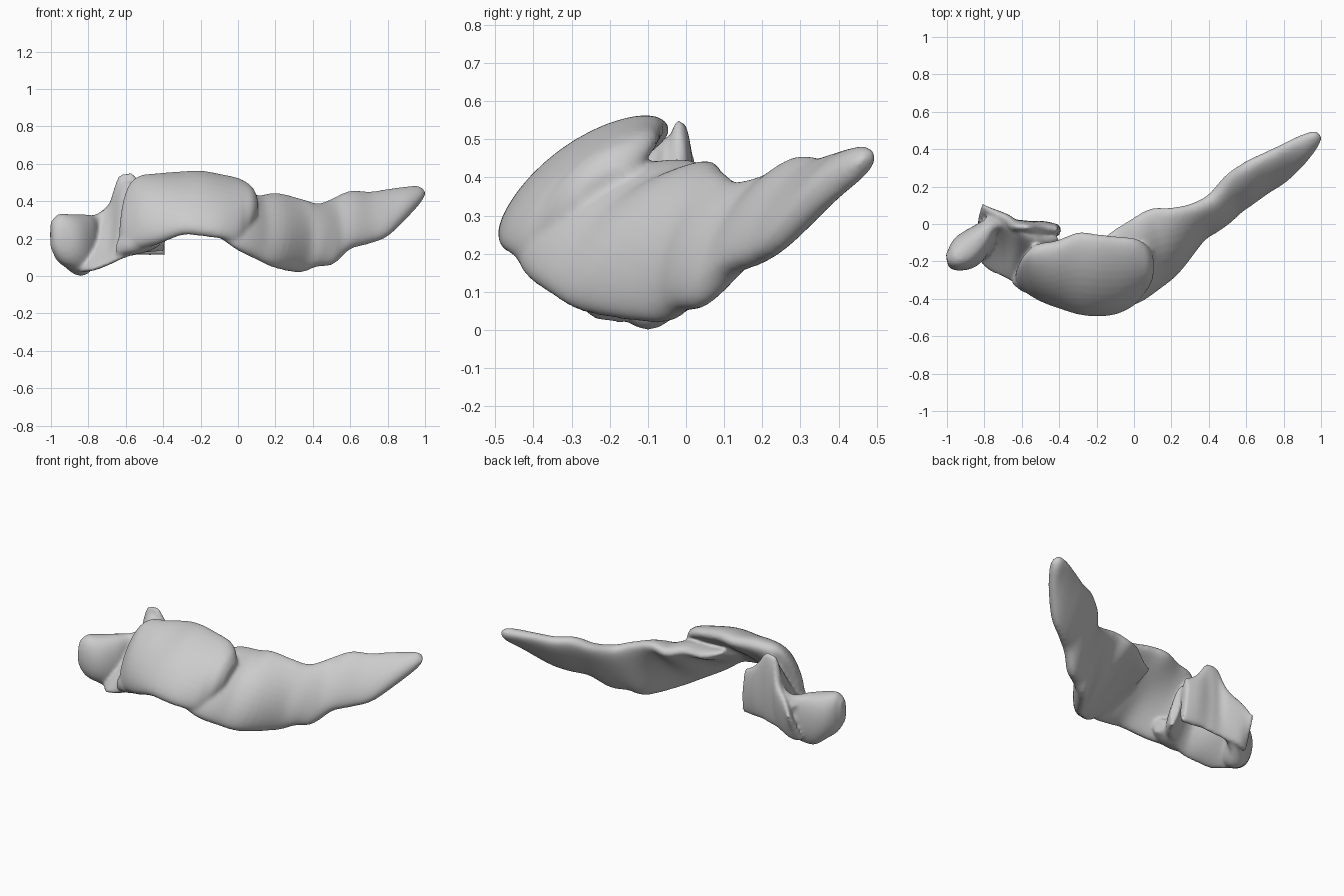
import bpy, bmesh, math
from mathutils import Vector


def catmull(p, t):
    # smooth interpolation of rows of numbers
    i = min(int(t), len(p) - 2)
    f = t - i
    a, b, c, d = p[max(i - 1, 0)], p[i], p[i + 1], p[min(i + 2, len(p) - 1)]
    return [0.5 * (2 * q + (r - o) * f + (2 * o - 5 * q + 4 * r - s) * f * f
                   + (3 * q - o - 3 * r + s) * f ** 3) for o, q, r, s in zip(a, b, c, d)]


def slab(name, rows, sides=32, steps=5):
    # row: x, y, z of lower edge, x, y, z of upper edge, forward bulge, thickness
    n = (len(rows) - 1) * steps
    data = [catmull(rows, k / steps) for k in range(n + 1)]
    mids = [(Vector(r[0:3]) + Vector(r[3:6])) / 2 for r in data]
    bm = bmesh.new()
    rings = []
    for k, r in enumerate(data):
        half = (Vector(r[3:6]) - Vector(r[0:3])) / 2
        along = mids[min(k + 1, n)] - mids[max(k - 1, 0)]
        normal = along.cross(half).normalized()
        ring = []
        for j in range(sides):
            a = 2 * math.pi * j / sides
            u = math.cos(a)
            s = math.sin(a)
            v = math.copysign(abs(s) ** 0.8, s) * r[7] / 2 + r[6] * (1 - u * u)
            ring.append(bm.verts.new(mids[k] + half * u + normal * v))
        rings.append(ring)
    for p, q in zip(rings, rings[1:]):
        for j in range(sides):
            i = (j + 1) % sides
            bm.faces.new((p[j], p[i], q[i], q[j]))
    bm.faces.new(rings[0])
    bm.faces.new(rings[-1])
    bmesh.ops.recalc_face_normals(bm, faces=bm.faces)
    me = bpy.data.meshes.new(name)
    bm.to_mesh(me)
    bm.free()
    ob = bpy.data.objects.new(name, me)
    bpy.context.collection.objects.link(ob)
    return ob


def edge(x, yf, zb, yb, zt, bulge, thick):
    return (x, yf, zb, x, yb, zt, bulge, thick)


# Broad raised body
body = slab("body", [
    (-.63, -.28, .13, -.59, -.17, .43, .00, .06),
    (-.59, -.33, .14, -.56, -.14, .50, .01, .12),
    (-.52, -.37, .15, -.51, -.12, .53, .025, .16),
    (-.43, -.42, .18, -.42, -.10, .535, .035, .16),
    edge(-.30, -.475, .23, -.05, .54, .035, .14),
    edge(-.20, -.485, .225, -.06, .545, .035, .14),
    edge(-.10, -.475, .21, -.07, .53, .035, .13),
    edge(.00, -.42, .19, -.08, .51, .04, .12),
    edge(.06, -.35, .25, -.11, .475, .03, .11),
    edge(.10, -.28, .32, -.15, .41, .01, .06)])

# Middle and long tapering tail
tail = slab("tail", [
    edge(-.20, -.42, .28, -.10, .42, .02, .05),
    edge(-.10, -.45, .22, -.03, .40, .03, .10),
    edge(.00, -.425, .15, .03, .43, .045, .13),
    edge(.10, -.36, .10, .08, .415, .04, .14),
    edge(.20, -.27, .05, .08, .435, .035, .14),
    edge(.33, -.08, .02, .10, .41, .025, .13),
    edge(.42, -.02, .05, .15, .385, .02, .13),
    edge(.51, .03, .065, .26, .415, .02, .12),
    edge(.60, .10, .145, .32, .45, .01, .12),
    edge(.70, .17, .175, .37, .445, .01, .11),
    edge(.80, .23, .215, .42, .46, .01, .10),
    edge(.90, .32, .31, .47, .47, .01, .09),
    edge(.97, .40, .39, .49, .47, .00, .07),
    edge(1.0, .45, .43, .47, .45, .00, .02)])

# Rear wall of the folded tube behind the head
plate = slab("rear_wall", [
    (-.84, .00, .05, -.81, .11, .24, 0, .03),
    (-.78, .02, .06, -.76, .07, .32, 0, .06),
    (-.70, .00, .08, -.68, .03, .40, 0, .07),
    (-.64, -.01, .095, -.64, -.01, .53, 0, .07),
    (-.59, -.015, .10, -.59, -.015, .55, 0, .07),
    (-.55, -.02, .11, -.555, -.02, .54, 0, .07),
    (-.47, -.03, .11, -.49, -.02, .45, 0, .08),
    (-.39, -.04, .11, -.41, -.03, .40, 0, .06)])

# Front wall of the tube, leaning back to meet the rear wall at the top
wall = slab("front_wall", [
    (-.84, -.17, .02, -.80, .03, .28, -.01, .06),
    (-.78, -.24, .03, -.75, .03, .33, -.03, .07),
    (-.70, -.28, .06, -.68, .00, .38, -.04, .07),
    (-.63, -.31, .09, -.61, -.03, .50, -.03, .08),
    (-.54, -.29, .12, -.54, -.06, .48, -.01, .10),
    (-.45, -.23, .13, -.48, -.07, .42, .00, .09),
    (-.40, -.14, .13, -.41, -.07, .36, .00, .05)])

# Rounded lobe at the far left
lobe = slab("left_lobe", [
    (-1.0, -.20, .15, -1.0, -.19, .29, 0, .07),
    (-.96, -.19, .08, -.96, -.18, .33, 0, .14),
    (-.90, -.16, .04, -.90, -.14, .33, 0, .19),
    (-.84, -.10, .00, -.83, -.08, .33, 0, .17),
    (-.78, -.03, .04, -.76, -.01, .33, 0, .10),
    (-.70, .00, .09, -.68, .01, .38, 0, .07)])

# Lower knob under the head
knob = slab("lower_knob", [
    (-.65, -.30, .11, -.64, -.28, .20, 0, .05),
    (-.57, -.32, .115, -.57, -.29, .24, 0, .13),
    (-.49, -.31, .13, -.49, -.28, .26, 0, .16),
    (-.42, -.29, .16, -.42, -.27, .24, 0, .08)])

# Fuse into one smooth organic surface
bpy.ops.object.select_all(action='DESELECT')
for ob in (body, tail, plate, wall, lobe, knob):
    ob.select_set(True)
bpy.context.view_layer.objects.active = body
bpy.ops.object.join()
body.name = "organ"
rm = body.modifiers.new("fuse", 'REMESH')
rm.mode = 'VOXEL'
rm.voxel_size = 0.01
rm.use_smooth_shade = True
sm = body.modifiers.new("soften", 'SMOOTH')
sm.factor = 0.5
sm.iterations = 10
